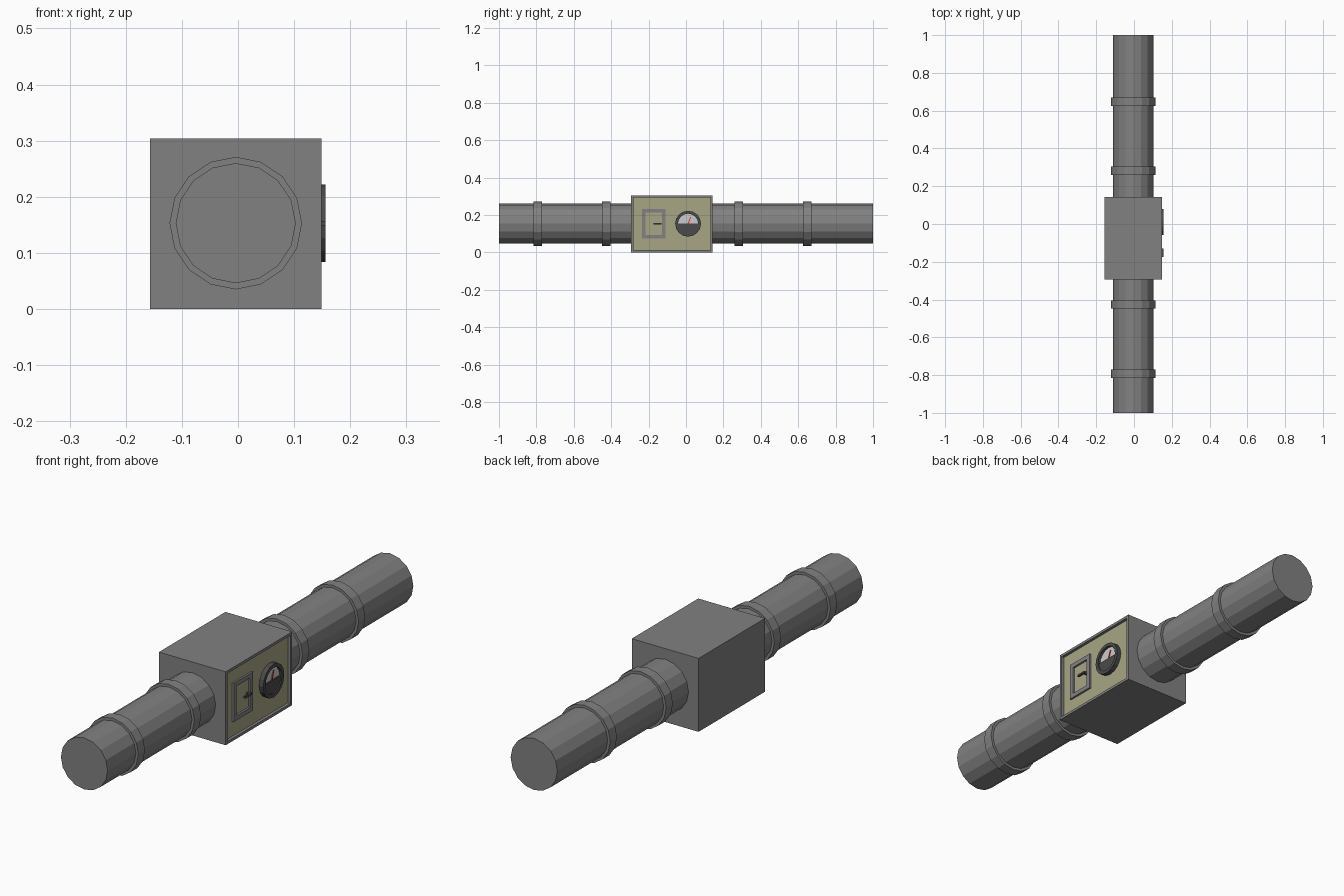
import bpy, bmesh, math

if "Cube" in bpy.data.objects:
    bpy.data.objects.remove(bpy.data.objects["Cube"])

MID_Z, PIPE_X = 0.153, -0.004
BOX_Y = (-0.293, 0.142)
PANEL_X = 0.137


def material(name, rgb):
    m = bpy.data.materials.new(name)
    m.diffuse_color = (*rgb, 1)
    m.use_nodes = True
    m.node_tree.nodes["Principled BSDF"].inputs["Base Color"].default_value = m.diffuse_color
    return m


GREY = material("grey_metal", (0.22, 0.22, 0.22))
OLIVE = material("olive_panel", (0.39, 0.38, 0.235))
DARK = material("dark_metal", (0.07, 0.07, 0.07))
PALE = material("dial_white", (0.7, 0.7, 0.7))
RED = material("needle_red", (0.7, 0.05, 0.04))


def finish(name, bm, mat=GREY):
    bmesh.ops.recalc_face_normals(bm, faces=bm.faces)
    me = bpy.data.meshes.new(name)
    bm.to_mesh(me)
    bm.free()
    ob = bpy.data.objects.new(name, me)
    bpy.context.collection.objects.link(ob)
    me.materials.append(mat)
    return ob


def box(name, lo, hi, mat=GREY):
    bm = bmesh.new()
    bmesh.ops.create_cube(bm, size=1)
    for v in bm.verts:
        v.co = [(a + b) / 2 + c * (b - a) for a, b, c in zip(lo, hi, v.co)]
    return finish(name, bm, mat)


def prism(name, points, place, a, b, mat=GREY):
    """Extrude a 2D outline from a to b; place maps (u, v, depth) to xyz."""
    bm = bmesh.new()
    ends = [[bm.verts.new(place(u, v, d)) for u, v in points] for d in (a, b)]
    n = len(points)
    for e in ends:
        bm.faces.new(e)
    for i in range(n):
        j = (i + 1) % n
        bm.faces.new((ends[0][i], ends[0][j], ends[1][j], ends[1][i]))
    return finish(name, bm, mat)


def tube(name, outer, inner, place, a, b, mat=GREY):
    """Closed ring between two matching outlines."""
    bm = bmesh.new()
    loops = [[bm.verts.new(place(u, v, d)) for u, v in pts]
             for pts, d in ((outer, a), (outer, b), (inner, b), (inner, a))]
    n = len(outer)
    for k in range(4):
        p, q = loops[k], loops[(k + 1) % 4]
        for i in range(n):
            j = (i + 1) % n
            bm.faces.new((p[i], p[j], q[j], q[i]))
    return finish(name, bm, mat)


def circle(r, n=16):
    return [(r * math.cos(math.tau * i / n), r * math.sin(math.tau * i / n)) for i in range(n)]


def rect(w, h):
    return [(-w / 2, -h / 2), (w / 2, -h / 2), (w / 2, h / 2), (-w / 2, h / 2)]


def along_y(u, v, d):
    return (PIPE_X + u, d, MID_Z + v)


def on_side(y):
    return lambda u, v, d: (d, y + u, MID_Z + v)


# Pipe and its four collars
prism("pipe", circle(0.107), along_y, -1, 1)
for i, y in enumerate((-0.793, -0.426, 0.282, 0.648)):
    tube(f"pipe_collar_{i + 1}", circle(0.118), circle(0.105), along_y, y - 0.022, y + 0.022)

# Meter housing with a recessed panel on the right
housing = box("housing", (-0.157, BOX_Y[0], 0), (0.149, BOX_Y[1], 0.304))
housing.data.materials.append(OLIVE)
bm = bmesh.new()
bm.from_mesh(housing.data)
side = max(bm.faces, key=lambda f: f.calc_center_median().x)
bmesh.ops.inset_region(bm, faces=[side], thickness=0.016)
bmesh.ops.inset_region(bm, faces=[side], thickness=0, depth=PANEL_X - 0.149)
side.material_index = 1
bm.to_mesh(housing.data)
bm.free()

# Hatch frame and bent handle
tube("hatch_frame", rect(0.125, 0.16), rect(0.087, 0.122), on_side(-0.172),
     PANEL_X - 0.003, 0.145)
box("handle_stem", (PANEL_X - 0.003, -0.142, 0.149), (0.150, -0.130, 0.157), DARK)
box("handle_lever", (0.148, -0.174, 0.149), (0.156, -0.130, 0.157), DARK)

# Gauge: rim, pale dial, dark lower cover and red needle
gauge = on_side(0.011)
tube("gauge_rim", circle(0.069), circle(0.054), gauge, PANEL_X - 0.003, 0.156, DARK)
prism("gauge_dial", circle(0.056), gauge, PANEL_X - 0.002, 0.145, PALE)
prism("gauge_cover", [(u, min(v, 0)) for u, v in circle(0.055)[8:] + [(0.055, 0)]],
      gauge, 0.143, 0.151, DARK)
prism("gauge_needle", [(-0.003, 0), (0.004, 0), (0.016, 0.036), (0.012, 0.037)],
      gauge, 0.144, 0.148, RED)
